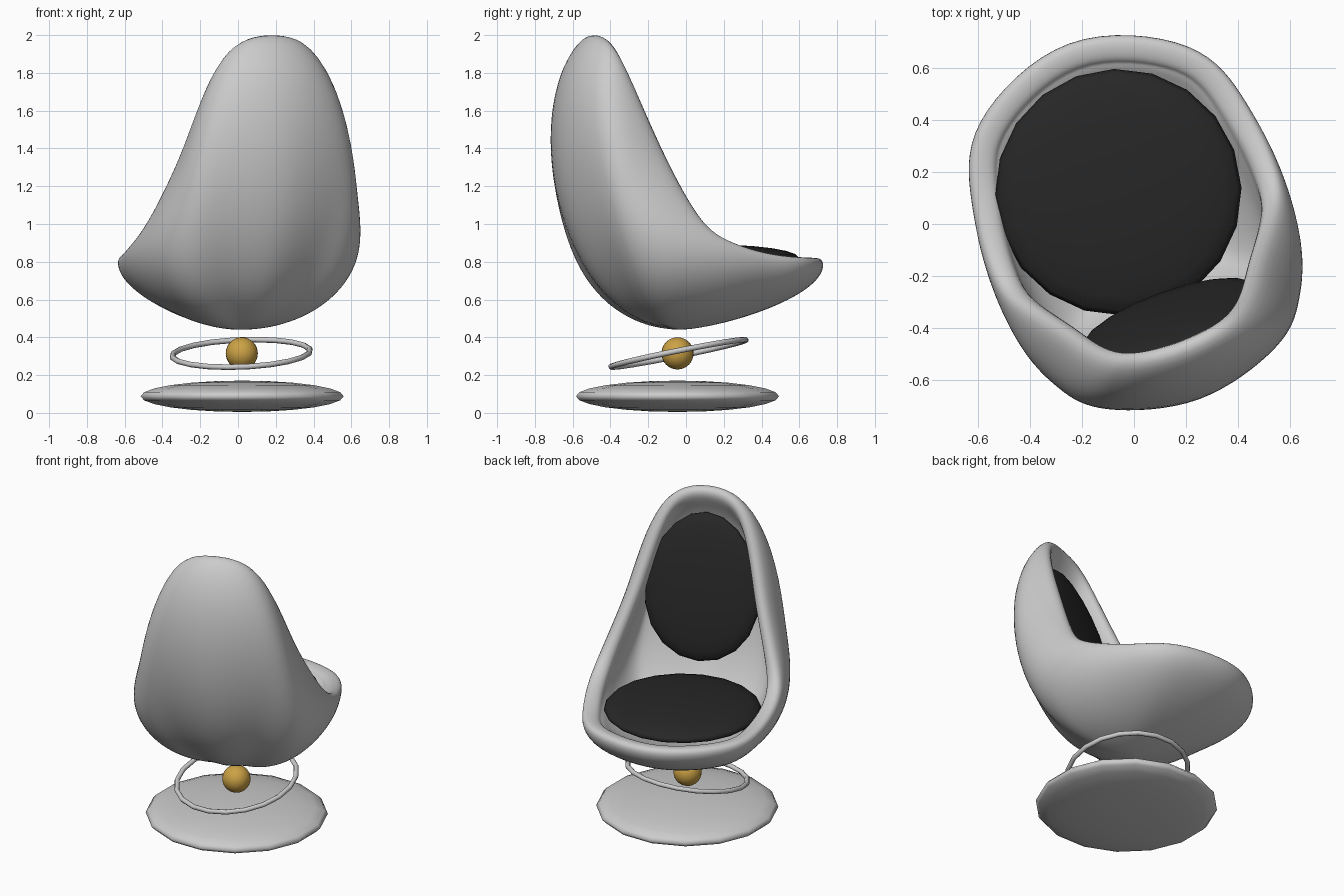
import bpy, bmesh, math
from mathutils import Vector, Matrix

if "Cube" in bpy.data.objects:
    bpy.data.objects.remove(bpy.data.objects["Cube"])

# The chair is turned 20 degrees about its stand; +y is forward in local space
CHAIR = Matrix.Translation((0.02, -0.045, 0)) @ Matrix.Rotation(math.radians(20), 4, 'Z')


def material(name, rgb):
    m = bpy.data.materials.new(name)
    m.diffuse_color = (*rgb, 1)
    m.use_nodes = True
    m.node_tree.nodes["Principled BSDF"].inputs["Base Color"].default_value = m.diffuse_color
    return m


def add_object(name, bm, mat=None):
    me = bpy.data.meshes.new(name)
    bm.to_mesh(me)
    bm.free()
    for p in me.polygons:
        p.use_smooth = True
    ob = bpy.data.objects.new(name, me)
    bpy.context.collection.objects.link(ob)
    if mat:
        me.materials.append(mat)
    return ob


def ellipsoid(name, matrix, radii, mat=None, segs=20, rings=12, taper=0.0):
    bm = bmesh.new()
    bmesh.ops.create_uvsphere(bm, u_segments=segs, v_segments=rings, radius=1)
    for v in bm.verts:
        v.co.x *= 1 - taper * v.co.y
        v.co = Vector(a * b for a, b in zip(v.co, radii))
    bm.transform(matrix)
    return add_object(name, bm, mat)


def spline(a, b, c, d, t):
    return 0.5 * (2 * b + (c - a) * t + (2 * a - 5 * b + 4 * c - d) * t * t
                  + (3 * b - a - 3 * c + d) * t ** 3)


# Shell: each key is a rib from the bottom (two handles, then the rim point), back to front
BOTTOM = Vector((0, 0, 0.445))
KEYS = [
    ((0, -.70, .445), (0, -.86, 1.76), (0, -.48, 2.028)),
    ((.27, -.57, .445), (.49, -.75, 1.65), (.265, -.42, 1.925)),
    ((.43, -.43, .445), (.615, -.645, 1.20), (.41, -.225, 1.42)),
    ((.46, -.25, .445), (.69, -.40, .90), (.525, -.08, 1.085)),
    ((.38, .02, .445), (.68, .01, .73), (.58, .05, .935)),
    ((.26, .16, .445), (.615, .365, .69), (.555, .34, .845)),
    ((.18, .26, .455), (.495, .69, .67), (.435, .615, .83)),
    ((0, .30, .465), (0, .89, .65), (0, .80, .825)),
]
ribs = [[Vector(p) for p in k] for k in KEYS]
ribs += [[Vector((-p.x, p.y, p.z)) for p in k] for k in ribs[-2:0:-1]]
n = len(ribs)
loop = [[spline(*(ribs[(i + o) % n][h] for o in (-1, 0, 1, 2)), t) for h in range(3)]
        for i in range(n) for t in (0, 0.5)]

bm = bmesh.new()
pole = bm.verts.new(BOTTOM)
STEPS = 9
grid = []
for p1, p2, p3 in loop:
    row = []
    for s in range(1, STEPS + 1):
        t = s / STEPS
        u = 1 - t
        row.append(bm.verts.new(BOTTOM * u ** 3 + p1 * 3 * u * u * t + p2 * 3 * u * t * t + p3 * t ** 3))
    grid.append(row)
for i, a in enumerate(grid):
    b = grid[(i + 1) % len(grid)]
    bm.faces.new((pole, a[0], b[0]))
    for j in range(STEPS - 1):
        bm.faces.new((a[j], a[j + 1], b[j + 1], b[j]))
bm.normal_update()
if sum(f.normal.z for f in pole.link_faces) > 0:
    bmesh.ops.reverse_faces(bm, faces=bm.faces[:])
bm.transform(CHAIR)
shell = add_object("seat_shell", bm)

# Wall is a little thinner towards the rounded lip
group = shell.vertex_groups.new(name="wall")
for i in range(len(shell.data.vertices)):
    step = (i - 1) % STEPS + 1 if i else 0
    group.add([i], {STEPS: 0.75, STEPS - 1: 0.9}.get(step, 1.0), 'REPLACE')
sol = shell.modifiers.new("thickness", 'SOLIDIFY')
sol.thickness = 0.125
sol.offset = -0.88
sol.vertex_group = "wall"
sub = shell.modifiers.new("round", 'SUBSURF')
sub.levels = sub.render_levels = 2

# Cushions
dark = material("dark_fabric", (0.02, 0.02, 0.02))
ellipsoid("seat_cushion", CHAIR @ Matrix.Translation((-0.018, 0.185, 0.822)), (0.474, 0.474, 0.07), dark)
lean = math.radians(90) + math.atan2(0.21, 0.88)
ellipsoid("back_cushion", CHAIR @ Matrix.Translation((0, -0.355, 1.385)) @ Matrix.Rotation(lean, 4, 'X'),
          (0.357, 0.46, 0.06), dark, taper=0.1)

# Base disc and floating ball
ellipsoid("base_disc", Matrix.Translation((0.022, -0.045, 0.088)) @ Matrix.Rotation(math.pi / 16, 4, 'Z'),
          (0.548, 0.548, 0.083), segs=16)
gold = material("gold", (0.6, 0.36, 0.06))
ellipsoid("ball", Matrix.Translation((0.02, -0.045, 0.315)), (0.085,) * 3, gold, 24, 16)

# Tilted ring around the ball
tilt = Vector((-0.04, -0.2, 1)).to_track_quat('Z', 'Y')
bpy.ops.mesh.primitive_torus_add(location=(0.017, -0.04, 0.315), rotation=tilt.to_euler(),
                                 major_segments=20, minor_segments=8,
                                 major_radius=0.366, minor_radius=0.015)
ring = bpy.context.object
ring.name = "floating_ring"
bpy.ops.object.shade_smooth()
